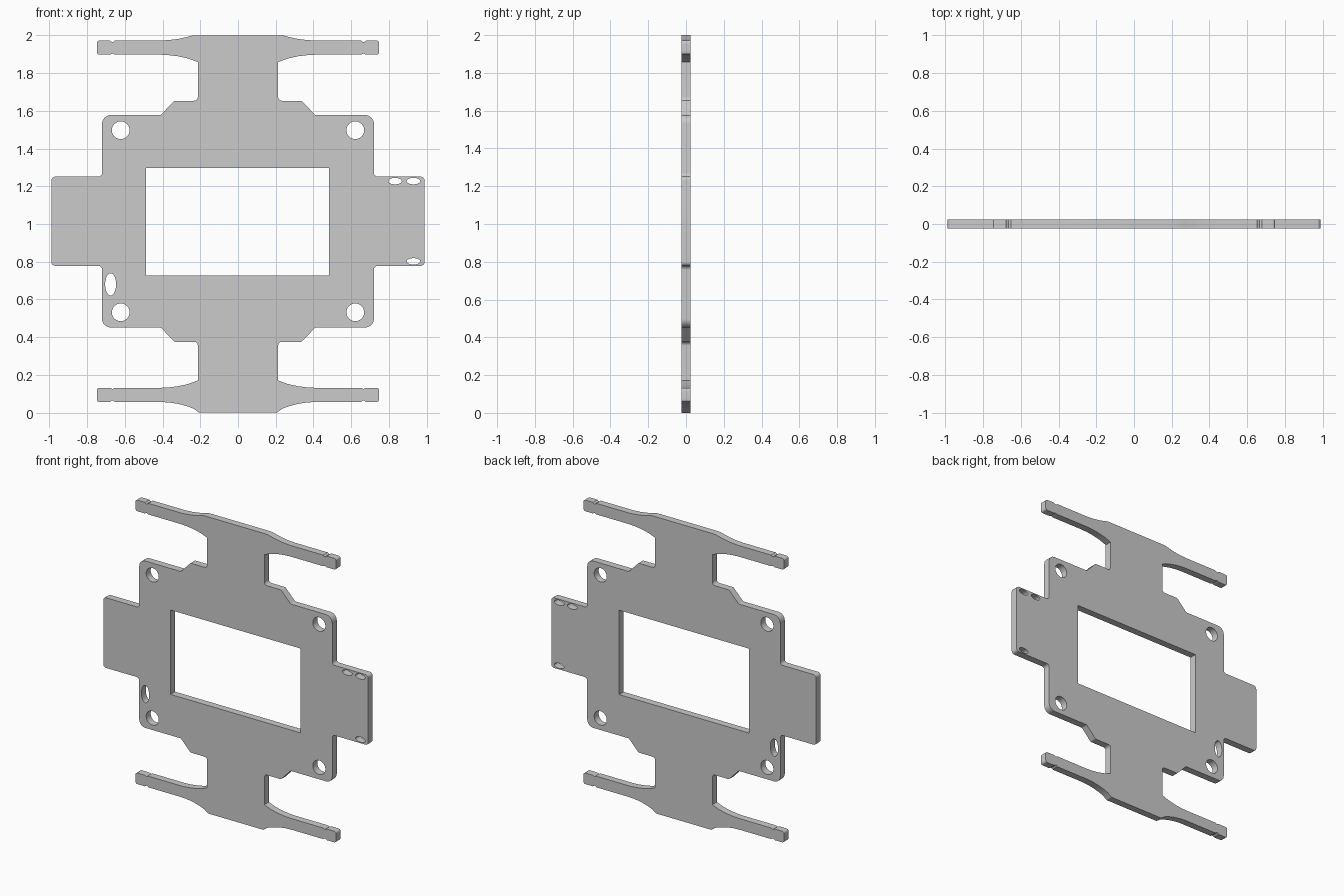
import bpy, bmesh, math
from mathutils import Vector

if "Cube" in bpy.data.objects:
    bpy.data.objects.remove(bpy.data.objects["Cube"])

HALF_DEPTH = 0.024
MID = 1.0145  # height of the plate's symmetry line


def fillet(points, steps=6):
    """Round each (x, z, radius) corner of a closed outline."""
    out = []
    n = len(points)
    for i, (x, z, r) in enumerate(points):
        p = Vector((x, z))
        if r == 0:
            out.append(p)
            continue
        a = (Vector(points[i - 1][:2]) - p).normalized()
        b = (Vector(points[(i + 1) % n][:2]) - p).normalized()
        half = a.angle(b) / 2
        t = r / math.tan(half)
        centre = p + (a + b).normalized() * (r / math.sin(half))
        start, end = p + a * t - centre, p + b * t - centre
        for k in range(steps + 1):
            d = start.lerp(end, k / steps)
            out.append(centre + d.normalized() * r)
    return out


def ellipse(x, z, rx, rz, n=32):
    return [(x + rx * math.cos(2 * math.pi * k / n),
             z + rz * math.sin(2 * math.pi * k / n)) for k in range(n)]


def plate(name, loops):
    """Filled, extruded curve from outer and hole loops, turned upright."""
    cu = bpy.data.curves.new(name, 'CURVE')
    cu.dimensions = '2D'
    cu.fill_mode = 'BOTH'
    cu.extrude = HALF_DEPTH
    for loop in loops:
        sp = cu.splines.new('POLY')
        sp.points.add(len(loop) - 1)
        for pt, (x, z) in zip(sp.points, loop):
            pt.co = (x, z, 0, 1)
        sp.use_cyclic_u = True
    ob = bpy.data.objects.new(name, cu)
    bpy.context.collection.objects.link(ob)
    ob.rotation_euler.x = math.pi / 2
    bpy.context.view_layer.objects.active = ob
    ob.select_set(True)
    bpy.ops.object.convert(target='MESH')
    ob = bpy.context.object
    bpy.ops.object.transform_apply(rotation=True)
    bm = bmesh.new()
    bm.from_mesh(ob.data)
    bmesh.ops.remove_doubles(bm, verts=bm.verts, dist=1e-5)
    bmesh.ops.recalc_face_normals(bm, faces=bm.faces)
    bm.to_mesh(ob.data)
    bm.free()
    bpy.ops.object.shade_smooth_by_angle(angle=math.radians(30))
    return ob


# Right upper profile: arm, neck, shoulder, body corner and wing
arm_body = [
    (.36, 1.975, 0), (.41, 1.972, 0),
    (.652, 1.972, 0), (.658, 1.966, 0), (.665, 1.964, 0),
    (.672, 1.966, 0), (.678, 1.972, 0),
    (.748, 1.972, .014), (.748, 1.897, .014),
    (.678, 1.897, 0), (.665, 1.903, 0), (.652, 1.897, 0),
    (.41, 1.897, 0), (.37, 1.895, 0), (.32, 1.889, 0), (.265, 1.877, 0),
    (.213, 1.858, 0),
    (.213, 1.653, .02), (.337, 1.653, .012), (.41, 1.577, .015),
    (.72, 1.577, .045), (.72, 1.251, .02), (.988, 1.251, .02),
]
top_end = [(.21, 2.0, 0), (.24, 1.999, 0), (.27, 1.991, 0), (.31, 1.982, 0)]
bottom_end = [(.31, .045, 0), (.265, .033, 0), (.235, .021, 0), (.205, 0, 0)]

lower = [(x, 2 * MID - z, r) for x, z, r in reversed(arm_body)]
right = top_end + arm_body + lower + bottom_end
left = [(-x, z, r) for x, z, r in reversed(right)]
outline = fillet(right + left)

# Window, four screw holes, slot and wing holes
window = [(-.487, .728), (.482, .728), (.482, 1.297), (-.487, 1.297)]
holes = [ellipse(sx * .6215, z, .047, .047) for sx in (-1, 1) for z in (.532, 1.497)]
holes.append(ellipse(-.675, .68, .029, .059))
holes += [ellipse(x, z, .036, .017) for x, z in ((.832, 1.227), (.93, 1.227), (.93, .802))]

plate("mounting_plate", [outline, window] + holes)
